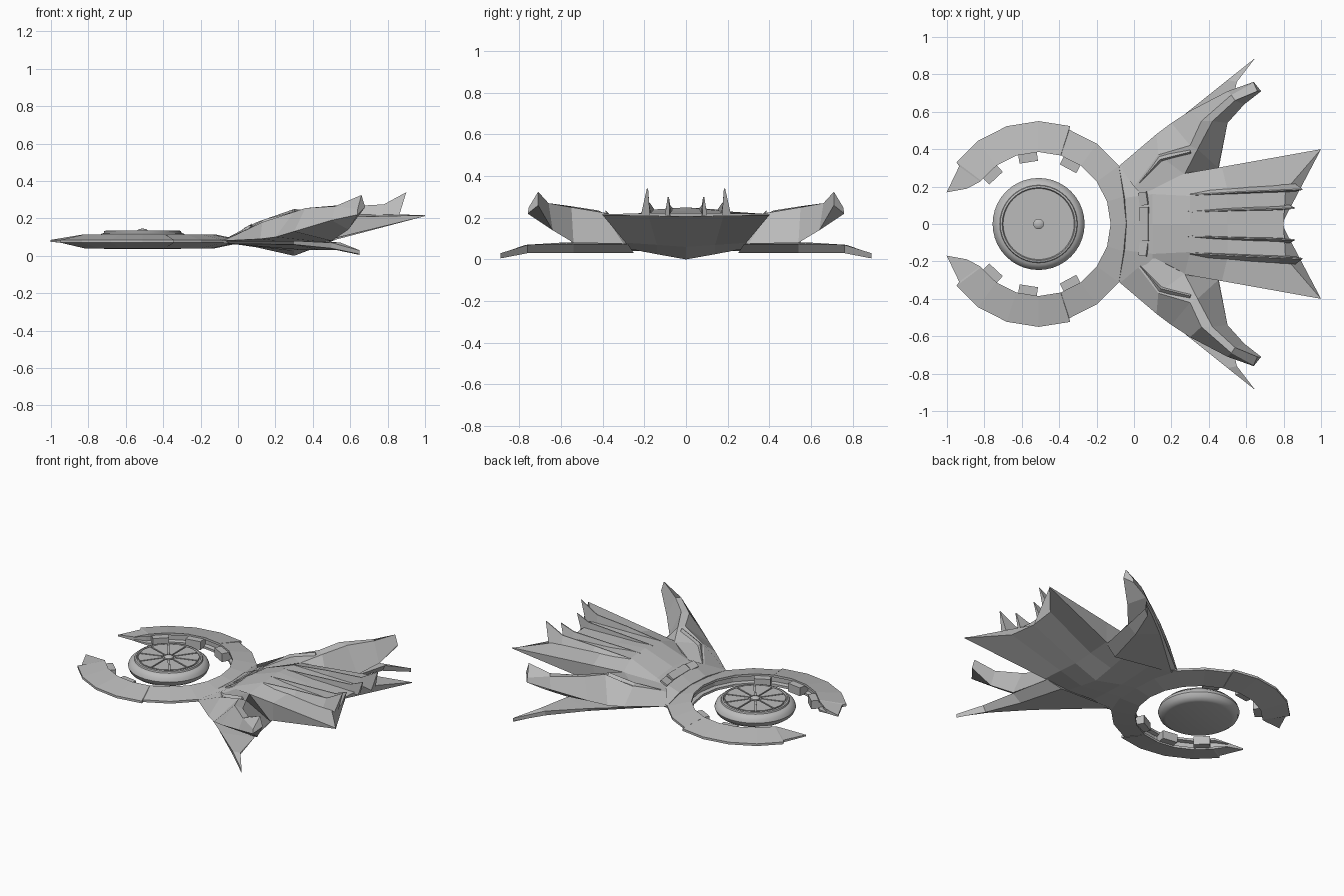
import bpy, bmesh, math
from mathutils import Matrix, Vector

default = bpy.data.objects.get("Cube")
if default:
    bpy.data.objects.remove(default, do_unlink=True)

# One plain hull colour
grey = bpy.data.materials.new("hull_grey")
grey.use_nodes = True
colour = (.5, .5, .5, 1)
grey.diffuse_color = colour
grey.node_tree.nodes["Principled BSDF"].inputs["Base Color"].default_value = colour

RING_X = -.51


def finish(name, bm, mirrored=False):
    bmesh.ops.recalc_face_normals(bm, faces=bm.faces[:])
    mesh = bpy.data.meshes.new(name)
    bm.to_mesh(mesh)
    bm.free()
    mesh.materials.append(grey)
    obj = bpy.data.objects.new(name, mesh)
    bpy.context.collection.objects.link(obj)
    if mirrored:
        mod = obj.modifiers.new("Mirror", "MIRROR")
        mod.use_axis = (False, True, False)
    return obj


def loft(name, sections, mirrored=False):
    """Skin a row of closed cross-sections and cap both ends."""
    bm = bmesh.new()
    rows = [[bm.verts.new(p) for p in section] for section in sections]
    for a, b in zip(rows, rows[1:]):
        for i in range(len(a)):
            j = (i + 1) % len(a)
            bm.faces.new((a[i], a[j], b[j], b[i]))
    bm.faces.new(rows[0])
    bm.faces.new(rows[-1])
    return finish(name, bm, mirrored)


def box(name, size, matrix, mirrored=False):
    bm = bmesh.new()
    bmesh.ops.create_cube(bm, size=1, matrix=matrix @ Matrix.Diagonal((*size, 1)))
    return finish(name, bm, mirrored)


def polar(radius, degrees, z):
    a = math.radians(degrees)
    return (RING_X + radius * math.cos(a), radius * math.sin(a), z)


# Central hull: half sections from the top centre round to the keel
half_sections = [
    [(-.04, 0, .1), (-.05, .14, .1), (-.08, .31, .085),
     (-.08, .31, .07), (-.05, .14, .068), (-.04, 0, .066)],
    [(.1, 0, .18), (.1, .16, .165), (.1, .27, .11),
     (.1, .27, .06), (.1, .14, .05), (.1, 0, .045)],
    [(.3, 0, .25), (.3, .15, .24), (.27, .27, .2),
     (.3, .27, .05), (.3, .14, .025), (.3, 0, 0)],
    [(.5, 0, .232), (.5, .18, .232), (.47, .305, .205),
     (.46, .29, .08), (.46, .14, .07), (.46, 0, .06)],
    [(.8, 0, .222), (.81, .18, .222), (1, .4, .217),
     (1, .4, .212), (.81, .18, .208), (.79, 0, .205)],
]
loft("hull", [h + [(x, -y, z) for x, y, z in h[-2:0:-1]] for h in half_sections])

# Raised wings: leading edge, ridge, crest, trailing foot
loft("upper_wing", [
    [(-.08, .31, .08), (0, .2, .115), (.05, .15, .14), (.05, .15, .07)],
    [(.12, .48, .09), (.13, .37, .18), (.27, .265, .2), (.3, .26, .07)],
    [(.2, .54, .1), (.3, .42, .235), (.34, .4, .225), (.45, .3, .075)],
    [(.3, .605, .13), (.36, .55, .255), (.42, .55, .25), (.5, .54, .08)],
    [(.5, .71, .19), (.52, .69, .265), (.54, .66, .27), (.59, .64, .14)],
    [(.64, .76, .22), (.64, .755, .25), (.66, .71, .325), (.68, .71, .26)],
], True)

# Low swept wings that droop to a point
loft("lower_wing", [
    [(-.08, .3, .08), (.45, .28, .075), (.36, .25, .03), (-.06, .28, .065)],
    [(.3, .61, .08), (.5, .54, .075), (.44, .54, .03), (.3, .6, .06)],
    [(.5, .77, .07), (.55, .76, .07), (.53, .76, .03), (.5, .765, .04)],
    [(.645, .885, .03), (.65, .89, .03), (.65, .89, .005), (.645, .885, .01)],
], True)


# Swept blades standing on the rear deck
def fin(name, y, width, lean, profile):
    sections = []
    for base_x, top_x, drift, top in profile:
        c = y + drift
        sections.append([(base_x, c - width, .21), (base_x, c + width, .21),
                         (top_x, c - lean + .003, top), (top_x, c - lean - .003, top)])
    loft(name, sections, True)


fin("outer_fin", .165, .022, .01,
    [(.3, .3, 0, .24), (.55, .55, .015, .262), (.77, .78, .025, .275), (.86, .9, .03, .34)])
fin("inner_fin", .07, .012, .005,
    [(.29, .29, 0, .245), (.55, .55, .01, .255), (.77, .77, .015, .265), (.83, .86, .02, .3)])

# Shallow strakes beside the hull on the wing roots
loft("wing_strake", [
    [(.02, .24, .1), (.03, .22, .13), (.04, .22, .1)],
    [(.13, .37, .17), (.14, .345, .195), (.15, .33, .17)],
    [(.3, .4, .21), (.3, .385, .235), (.31, .37, .2)],
], True)

# Canopy panels on the sloping nose
slope = Matrix.Rotation(math.radians(-30), 4, "Y")
box("canopy_centre", (.05, .18, .012), Matrix.Translation((.055, 0, .154)) @ slope)
box("canopy_side", (.05, .07, .012), Matrix.Translation((.05, .135, .147))
    @ Matrix.Rotation(math.radians(8), 4, "Z") @ slope, True)

# Open ring: grooved inner wall, thin outer rim, tapered horns
def ring_section(degrees, outer):
    inner, groove = .385, .41
    return [polar(r, degrees, z) for r, z in (
        (outer, .085), (outer, .07), (inner, .04), (inner, .055),
        (groove, .06), (groove, .095), (inner, .1), (inner, .115))]


def horn_section():
    # closing section at the horn, flattened towards its point
    return [polar(r, a, z) for r, a, z in (
        (.52, 161, .085), (.52, 161, .075), (.43, 154, .065), (.43, 154, .07),
        (.44, 154, .072), (.44, 154, .085), (.43, 154, .088), (.43, 154, .092))]


steps = [ring_section(a, .53) for a in range(0, 73, 18)]
steps += [ring_section(a, .55) for a in (72.2, 90, 108, 126, 143)]
steps += [ring_section(144, .525), horn_section()]
loft("ring", steps, True)

# Blocks gripping the inner wall of the ring
for index, angle in enumerate((133, 99, 62)):
    turn = Matrix.Rotation(math.radians(angle), 4, "Z")
    place = Matrix.Translation(polar(.372, angle, .077)) @ turn
    box(f"ring_block_{index}", (.075, .1, .055), place, True)


# Floating disc: turned profile
def turned(name, profile, sides=40):
    bm = bmesh.new()
    rings = []
    for r, z in profile:
        rings.append([bm.verts.new(polar(r, i * 360 / sides, z)) for i in range(sides)])
    for a, b in zip(rings, rings[1:]):
        for i in range(sides):
            j = (i + 1) % sides
            bm.faces.new((a[i], a[j], b[j], b[i]))
    bm.faces.new(rings[0])
    bm.faces.new(rings[-1])
    obj = finish(name, bm)
    bpy.context.view_layer.objects.active = obj
    obj.select_set(True)
    bpy.ops.object.shade_smooth_by_angle(angle=math.radians(35))
    obj.select_set(False)


turned("disc", [(.2, .036), (.215, .04), (.236, .055), (.246, .08),
                (.238, .102), (.22, .118), (.208, .122), (.205, .132),
                (.195, .135), (.19, .126)])
turned("disc_hub", [(.028, .12), (.028, .136), (.018, .143), (.006, .145)], 16)

# Ten raised wedges, leaving radial grooves between them
for k in range(10):
    mid = k * 36
    outline = [(.04, -12), (.183, -16.5), (.186, 0), (.183, 16.5), (.04, 12)]
    loft(f"disc_wedge_{k}", [[polar(r, mid + a, z) for r, a in outline]
                             for z in (.122, .134)])
